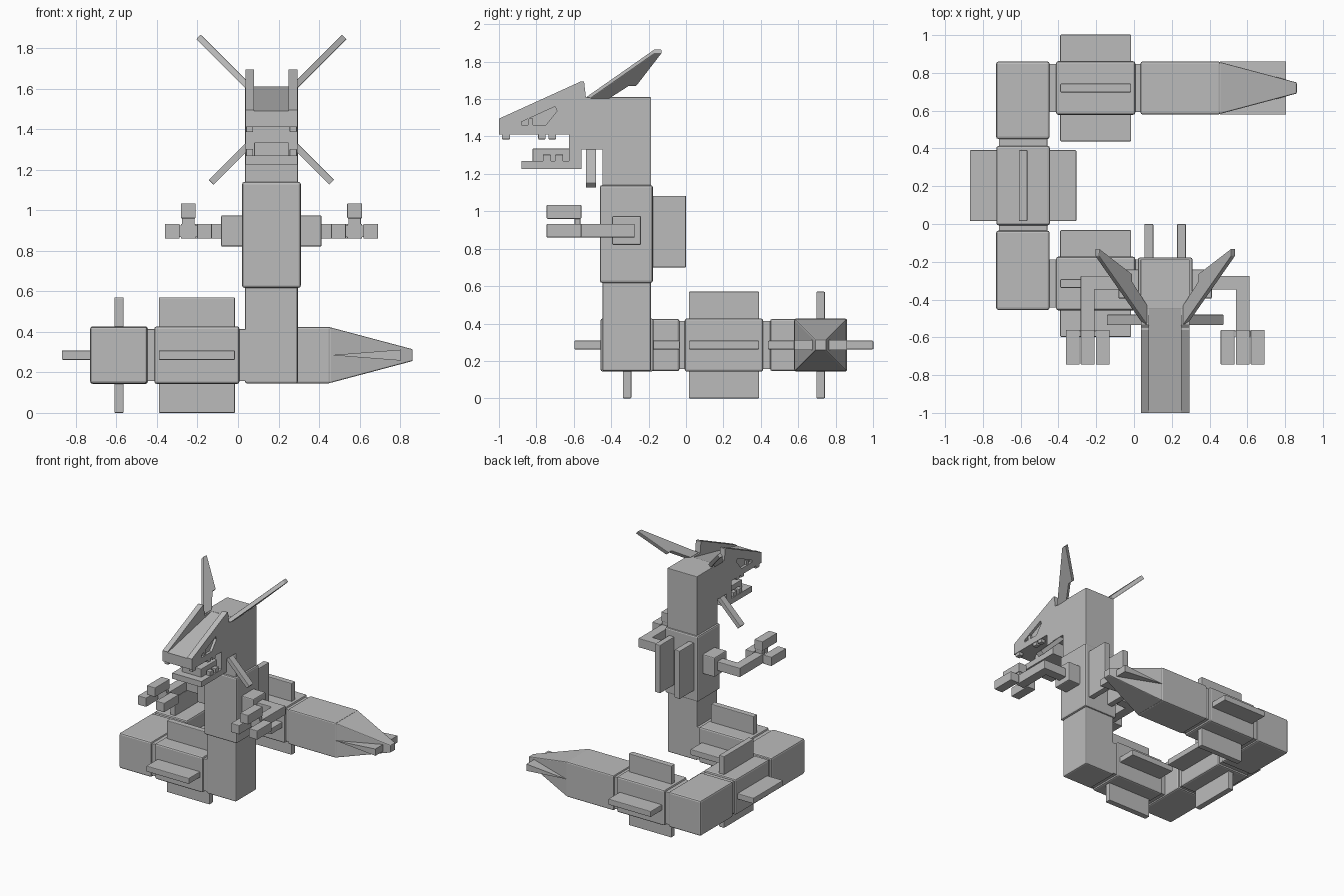
import bpy, bmesh
from mathutils import Vector

if "Cube" in bpy.data.objects:
    bpy.data.objects.remove(bpy.data.objects["Cube"])

grey = bpy.data.materials.new("plain grey")
grey.diffuse_color = (0.5, 0.5, 0.5, 1)
grey.use_nodes = True
grey.node_tree.nodes["Principled BSDF"].inputs["Base Color"].default_value = grey.diffuse_color
CX = 0.165            # mirror plane of head, torso and arms
ZC = 0.285            # centre height of the tail


def finish(name, bm, bevel=0.0):
    bmesh.ops.recalc_face_normals(bm, faces=bm.faces)
    me = bpy.data.meshes.new(name)
    bm.to_mesh(me)
    bm.free()
    me.materials.append(grey)
    ob = bpy.data.objects.new(name, me)
    bpy.context.collection.objects.link(ob)
    if bevel:
        m = ob.modifiers.new("bevel", 'BEVEL')
        m.width, m.segments = bevel, 2
        m.limit_method = 'ANGLE'
    return ob


def box(name, xr, yr, zr, bevel=0.004):
    bm = bmesh.new()
    bmesh.ops.create_cube(bm, size=1)
    for v in bm.verts:
        v.co = [sum(r) / 2 + c * abs(r[1] - r[0]) for r, c in zip((xr, yr, zr), v.co)]
    return finish(name, bm, bevel)


def prism(name, base, offset, bevel=0.0):
    """Extrude a flat polygon along an offset vector."""
    bm = bmesh.new()
    f = bm.faces.new([bm.verts.new(p) for p in base])
    ext = bmesh.ops.extrude_face_region(bm, geom=[f])["geom"]
    bmesh.ops.translate(bm, vec=Vector(offset),
                        verts=[g for g in ext if isinstance(g, bmesh.types.BMVert)])
    return finish(name, bm, bevel)


# Neck and torso
box("lower_neck", (0.035, 0.295), (-0.447, -0.187), (0.145, 0.63), 0.01)
box("torso", (0.02, 0.31), (-0.46, -0.177), (0.617, 1.14), 0.012)
box("upper_neck", (0.035, 0.295), (-0.447, -0.187), (1.13, 1.61), 0.003)

# Tail corners
H = 0.14
ZR = (ZC - H, ZC + H)
box("tail_corner_front", (-0.73, -0.447), (-0.455, -0.035), ZR, 0.012)
box("tail_corner_back", (-0.73, -0.447), (0.45, 0.86), ZR, 0.012)

# Finned tail segments: centre x, centre y, running direction
for i, (cx, cy, along_x) in enumerate([(-0.203, -0.315, True), (-0.587, 0.203, False), (-0.203, 0.72, True)]):
    def part(name, length, a, b, bev):
        l, w = (cx - length, cx + length), (cy - a, cy + a)
        if not along_x:
            l, w = (cx - a, cx + a), (cy - length, cy + length)
        box(f"{name}_{i}", l, w, (ZC - b, ZC + b), bev)
    part("tail_segment", 0.21, 0.142, 0.142, 0.012)
    part("tail_joint", 0.255, 0.128, 0.128, 0.003)
    part("tail_side_fins", 0.188, 0.282, 0.023, 0.005)
    part("tail_upright_fins", 0.188, 0.023, 0.285, 0.005)

# Tail tip: block tapering to a point
TY = 0.72
box("tail_tip_block", (0.035, 0.457), (TY - H, TY + H), ZR, 0.01)
bm = bmesh.new()
bmesh.ops.create_cube(bm, size=2)
for v in bm.verts:
    x, h = (0.862, 0.029) if v.co.x > 0 else (0.452, 0.138)
    v.co = (x, TY + h * v.co.y, ZC + h * v.co.z)
finish("tail_tip_spike", bm, 0.006)
# Flat blade widening toward the end of the tip
prism("tail_tip_blade", [(0.455, TY - H, ZC), (0.805, TY - H, ZC + 0.027), (0.805, TY - H, ZC - 0.027)], (0, 2 * H, 0))

# Head outlines in (y, z)
under = [(-0.445, 1.33), (-0.56, 1.33), (-0.56, 1.225), (-0.88, 1.225),
         (-0.88, 1.27), (-0.625, 1.27), (-0.625, 1.41), (-1.0, 1.41)]
middle = under + [(-1.0, 1.49), (-0.445, 1.608)]
side = under + [(-1.0, 1.495), (-0.56, 1.695), (-0.545, 1.695), (-0.535, 1.608), (-0.445, 1.608)]
prism("head_middle", [(0.08, y, z) for y, z in middle], (0.17, 0, 0))
box("tongue", (0.08, 0.25), (-0.82, -0.6), (1.26, 1.335))

for s, tag in ((-1, "left"), (1, "right")):
    def X(d):
        return CX + s * d

    def sbox(name, d, yr, zr, bevel=0.004):
        box(f"{name}_{tag}", (X(d[0]), X(d[1])), yr, zr, bevel)

    # Head cheek wall with a recessed slanted eye
    wall = prism(f"head_side_{tag}", [(X(0.085), y, z) for y, z in side], (s * 0.044, 0, 0))
    eye = [(-0.88, 1.46), (-0.88, 1.478), (-0.70, 1.56), (-0.69, 1.535), (-0.75, 1.46)]
    cut = prism(f"eye_cutter_{tag}", [(X(0.109), y, z) for y, z in eye], (s * 0.06, 0, 0))
    cut.hide_render = True
    cut.hide_viewport = True
    m = wall.modifiers.new("eye", 'BOOLEAN')
    m.object, m.solver = cut, 'EXACT'
    sbox("pupil", (0.1, 0.125), (-0.845, -0.818), (1.462, 1.495), 0)

    # Teeth
    for k, (y0, y1) in enumerate([(-0.985, -0.94), (-0.79, -0.75), (-0.735, -0.695)]):
        sbox(f"upper_tooth_{k}", (0.09, 0.125), (y0, y1), (1.385, 1.42), 0.003)
    for k, y0 in enumerate([-0.765, -0.70]):
        sbox(f"lower_tooth_{k}", (0.09, 0.125), (y0, y0 + 0.043), (1.26, 1.303), 0.003)

    # Horn: thin plate leaning out at 45 degrees
    t = 0.011
    horn = [(-0.535, 1.60), (-0.17, 1.855), (-0.13, 1.855), (-0.265, 1.68), (-0.305, 1.68), (-0.43, 1.60)]
    prism(f"horn_{tag}", [(X(0.125 + z - 1.62 - t), y, z + t) for y, z in horn],
          (s * 2 * t, 0, -2 * t), 0.004)
    # Chin whisker leaning down and out
    w = 0.012
    whisker = [(-0.535, 1.34), (-0.48, 1.34), (-0.48, 1.138), (-0.535, 1.138)]
    prism(f"chin_whisker_{tag}", [(X(0.125 + 1.31 - z - w), y, z - w) for y, z in whisker],
          (s * 2 * w, 0, 2 * w), 0.003)

    # Back plate
    sbox("back_plate", (0.063, 0.11), (-0.2, 0.0), (0.70, 1.083), 0.005)

    # Arm: shoulder, upper arm, forearm
    sbox("shoulder", (0.12, 0.248), (-0.395, -0.24), (0.82, 0.975), 0.008)
    sbox("upper_arm", (0.2, 0.447), (-0.348, -0.275), (0.86, 0.932))
    sbox("forearm", (0.374, 0.447), (-0.595, -0.275), (0.86, 0.932))
    # Hand: palm, two low fingers, one raised finger
    sbox("palm", (0.31, 0.51), (-0.595, -0.565), (0.867, 0.925), 0.002)
    sbox("inner_finger", (0.294, 0.367), (-0.745, -0.56), (0.86, 0.932))
    sbox("outer_finger", (0.453, 0.526), (-0.745, -0.56), (0.86, 0.932))
    sbox("raised_finger_root", (0.38, 0.441), (-0.595, -0.565), (0.92, 0.97), 0.002)
    sbox("raised_finger", (0.374, 0.447), (-0.745, -0.56), (0.96, 1.034))
